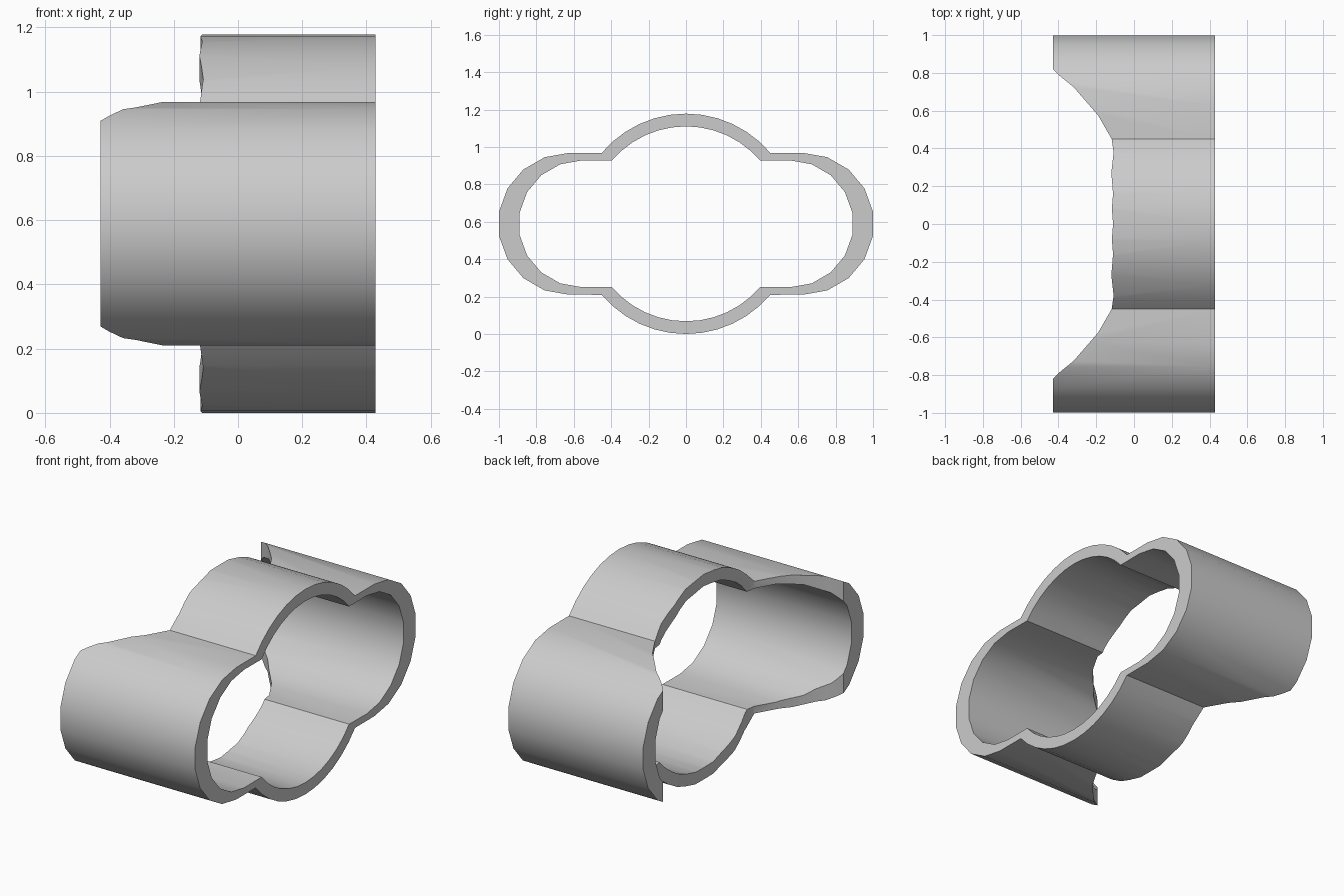
import bpy
import bmesh
from math import sin, cos, radians

old = bpy.data.objects.get("Cube")
if old:
    bpy.data.objects.remove(old)

MID_Z = 0.589
HALF_LENGTH = 0.428


def arc(center_y, radius, start, end, steps):
    """Points (y, z) on an arc around the mid height, angles in degrees."""
    angles = [radians(start + (end - start) * i / steps) for i in range(steps + 1)]
    return [(center_y + radius * cos(a), MID_Z + radius * sin(a)) for a in angles]


def clover_outline(mid_radius, mid_angle, lobe_y, lobe_radius):
    """Closed outline: a central round bulge with a rounded lobe on each side."""
    top = arc(0, mid_radius, mid_angle, 180 - mid_angle, 12)
    lobe = arc(lobe_y, lobe_radius, -90, 90, 9)
    half = lobe + top
    return half + [(-y, 2 * MID_Z - z) for y, z in half]


def prism(name, points, low, high, place):
    """Extrude a closed outline from low to high."""
    bm = bmesh.new()
    a = [bm.verts.new(place(p, low)) for p in points]
    b = [bm.verts.new(place(p, high)) for p in points]
    bm.faces.new(a)
    bm.faces.new(b[::-1])
    for i in range(len(points)):
        j = (i + 1) % len(points)
        bm.faces.new((a[j], a[i], b[i], b[j]))
    bmesh.ops.recalc_face_normals(bm, faces=bm.faces)
    mesh = bpy.data.meshes.new(name)
    bm.to_mesh(mesh)
    bm.free()
    obj = bpy.data.objects.new(name, mesh)
    bpy.context.collection.objects.link(obj)
    return obj


def along_x(p, x):
    return (x, p[0], p[1])


def along_z(p, z):
    return (p[0], p[1], z)


# Outer body and the hollow running through it
sleeve = prism("clip_sleeve", clover_outline(0.589, 40.1, 0.626, 0.379),
               -HALF_LENGTH, HALF_LENGTH, along_x)
bore = prism("bore_cutter", clover_outline(0.521, 40.4, 0.556, 0.339),
             -1, 1, along_x)

# Notch scooped out of one end, slightly wavy at its floor
half_notch = [(-0.6, 0.82), (-0.43, 0.82), (-0.4, 0.79), (-0.32, 0.725),
              (-0.19, 0.575), (-0.118, 0.45), (-0.108, 0.38), (-0.12, 0.27),
              (-0.111, 0.16), (-0.117, 0.08)]
notch_points = half_notch + [(-0.111, 0)] + [(x, -y) for x, y in half_notch[::-1]]
notch = prism("notch_cutter", notch_points, -1, 2, along_z)

bpy.context.view_layer.objects.active = sleeve
for cutter in (bore, notch):
    cutter.hide_render = True
    cut = sleeve.modifiers.new("cut", "BOOLEAN")
    cut.operation = "DIFFERENCE"
    cut.solver = "EXACT"
    cut.object = cutter
    bpy.ops.object.modifier_apply(modifier=cut.name)
    bpy.data.objects.remove(cutter)

# Single plain grey
grey = bpy.data.materials.new("plain_grey")
grey.use_nodes = True
color = (0.6, 0.6, 0.6, 1)
grey.diffuse_color = color
grey.node_tree.nodes["Principled BSDF"].inputs["Base Color"].default_value = color
sleeve.data.materials.clear()
sleeve.data.materials.append(grey)

bpy.ops.object.select_all(action="DESELECT")
sleeve.select_set(True)
bpy.ops.object.shade_smooth_by_angle(angle=radians(30))
